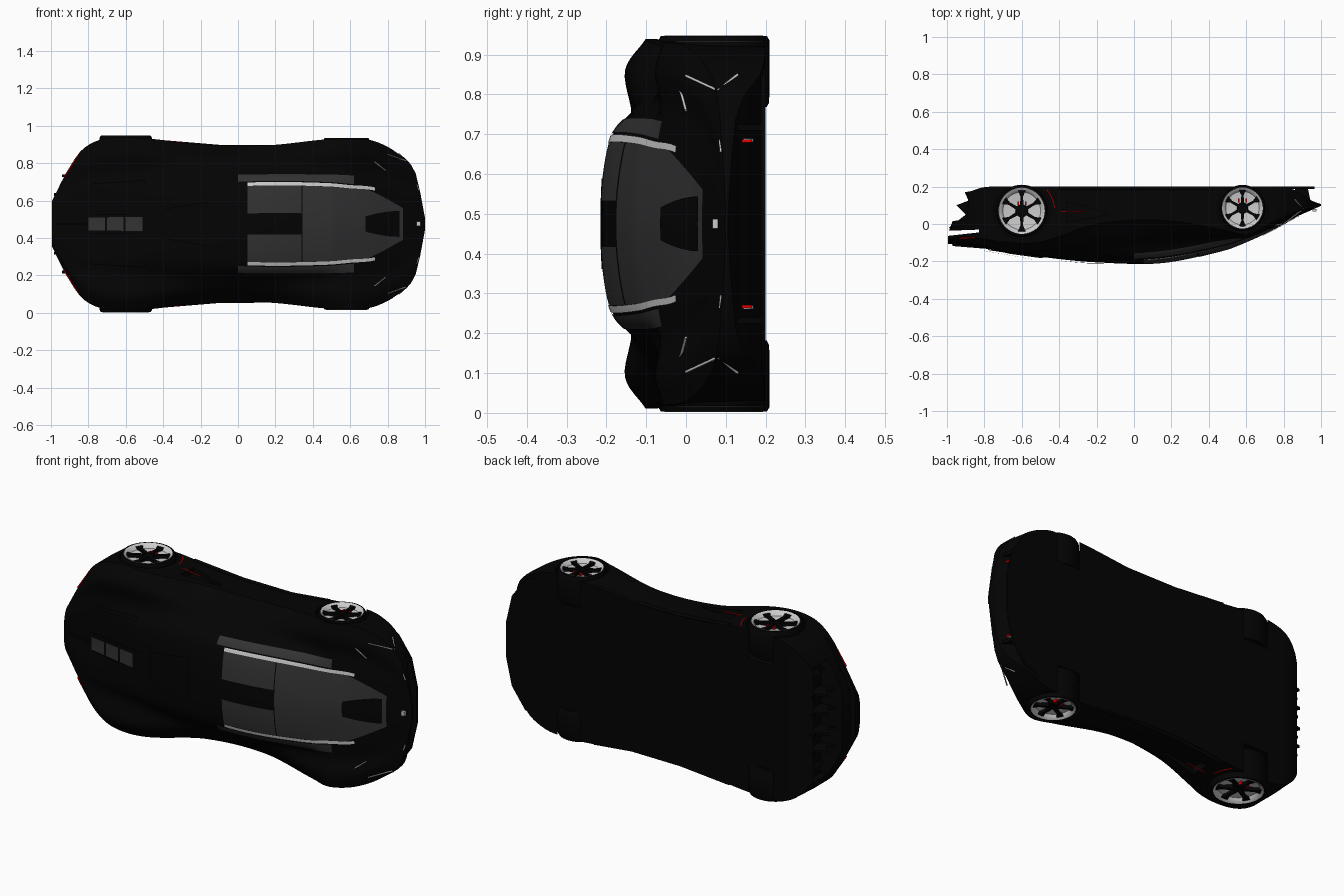
import bpy, bmesh, math
from mathutils import Vector

if "Cube" in bpy.data.objects:
    bpy.data.objects.remove(bpy.data.objects["Cube"])

CZ = 0.475  # car lies on its side: z is its width, -y is its roof


def mat(name, c):
    m = bpy.data.materials.new(name)
    m.diffuse_color = (*c, 1)
    m.use_nodes = True
    m.node_tree.nodes["Principled BSDF"].inputs["Base Color"].default_value = m.diffuse_color
    return m


BLACK = mat("black_paint", (0.001, 0.001, 0.001))
GLASS = mat("dark_glass", (0.032, 0.032, 0.032))
SILVER = mat("silver", (0.6, 0.6, 0.6))
RED = mat("red", (0.8, 0.0, 0.0))


def shade(ob, angle=35):
    bpy.ops.object.select_all(action='DESELECT')
    bpy.context.view_layer.objects.active = ob
    ob.select_set(True)
    bpy.ops.object.shade_smooth_by_angle(angle=math.radians(angle))


def make(name, verts, faces, m):
    me = bpy.data.meshes.new(name)
    me.from_pydata([tuple(v) for v in verts], [], faces)
    bm = bmesh.new()
    bm.from_mesh(me)
    bmesh.ops.recalc_face_normals(bm, faces=bm.faces)
    bm.to_mesh(me)
    bm.free()
    ob = bpy.data.objects.new(name, me)
    bpy.context.collection.objects.link(ob)
    me.materials.append(m)
    shade(ob)
    return ob


def prism(name, pts, a, b, m, axis='z'):
    """Extrude an outline: (x, y) along width, or (x, width) along height."""
    n = len(pts)
    f = (lambda p, t: (p[0], p[1], CZ + t)) if axis == 'z' else (lambda p, t: (p[0], t, CZ + p[1]))
    faces = [[i, (i + 1) % n, n + (i + 1) % n, n + i] for i in range(n)]
    return make(name, [f(p, t) for t in (a, b) for p in pts],
                faces + [list(range(n)), list(range(n, 2 * n))], m)


def box(name, x0, x1, y0, y1, w0, w1, m):
    return prism(name, [(x0, y0), (x1, y0), (x1, y1), (x0, y1)], w0, w1, m)


def lathe(name, x, y, prof, s, m, n=40):
    """Spin a closed (radius, width) profile around a wheel axle."""
    k = len(prof)
    v = [(x + r * math.cos(2 * math.pi * i / n), y + r * math.sin(2 * math.pi * i / n), CZ + s * w)
         for i in range(n) for r, w in prof]
    f = [[i * k + j, i * k + (j + 1) % k, (i + 1) % n * k + (j + 1) % k, (i + 1) % n * k + j]
         for i in range(n) for j in range(k)]
    return make(name, v, f, m)


def tube(name, pts, r, m):
    cu = bpy.data.curves.new(name, 'CURVE')
    cu.dimensions = '3D'
    cu.bevel_depth = r
    cu.bevel_resolution = 1
    cu.use_fill_caps = True
    sp = cu.splines.new('POLY')
    sp.points.add(len(pts) - 1)
    for p, q in zip(sp.points, pts):
        p.co = (q[0], q[1], CZ + q[2], 1)
    ob = bpy.data.objects.new(name, cu)
    bpy.context.collection.objects.link(ob)
    cu.materials.append(m)


def spline(xs, vs, x):
    i = max(j for j in range(len(xs) - 1) if j == 0 or xs[j] <= x)
    def d(j):
        a, b = max(j - 1, 0), min(j + 1, len(xs) - 1)
        return (vs[b] - vs[a]) / (xs[b] - xs[a])
    h = xs[i + 1] - xs[i]
    t = (x - xs[i]) / h
    return ((2*t**3 - 3*t*t + 1) * vs[i] + (t**3 - 2*t*t + t) * h * d(i)
            + (3*t*t - 2*t**3) * vs[i + 1] + (t**3 - t*t) * h * d(i + 1))


# Stations: x, centre y, then (width, y) of roof edge, valley, fender crest, flank; floor y
ST = [(-.995, -.105, .05, -.105, .08, -.10, .10, -.095, .12, -.085, -.05),
      (-.92, -.11, .11, -.115, .18, -.105, .22, -.10, .27, -.07, .13),
      (-.83, -.118, .16, -.125, .25, -.115, .33, -.118, .40, -.075, .19),
      (-.70, -.14, .17, -.145, .27, -.135, .38, -.15, .458, -.095, .20),
      (-.50, -.175, .18, -.17, .28, -.135, .38, -.145, .458, -.095, .20),
      (-.20, -.205, .20, -.19, .295, -.125, .36, -.08, .425, .0, .20),
      (.15, -.208, .215, -.18, .29, -.105, .36, -.045, .42, .02, .20),
      (.48, -.140, .21, -.115, .29, -.065, .38, -.07, .453, -.03, .20),
      (.60, -.095, .20, -.075, .29, -.06, .38, -.075, .455, -.058, .20),
      (.72, -.04, .19, -.025, .28, -.01, .37, -.025, .445, .0, .20),
      (.85, .03, .15, .035, .24, .045, .31, .04, .38, .06, .185),
      (.95, .075, .09, .077, .15, .08, .21, .08, .27, .085, .125),
      (1.0, .097, .01, .097, .018, .098, .024, .099, .03, .10, .106)]
XS = [s[0] for s in ST]


def col(c, x):
    return spline(XS, [s[c] for s in ST], x)


def surf(x, t):
    ws = [0] + [col(c, x) for c in (2, 4, 6, 8)]
    ys = [col(c, x) for c in (1, 3, 5, 7, 9)]
    T = list(range(-4, 5))
    return Vector((x, spline(T, ys[:0:-1] + ys, t), CZ + spline(T, [-w for w in ws[:0:-1]] + ws, t)))


def patch(name, x0, x1, a, b, m, off=.003, n=14, k=8):
    """Panel on the body skin; a and b are its section limits at x0 and x1."""
    v = []
    for i in range(n + 1):
        u = i / n
        x = x0 + (x1 - x0) * u
        lo, hi = (a[q] + (b[q] - a[q]) * u for q in (0, 1))
        for j in range(k + 1):
            t = lo + (hi - lo) * j / k
            p = surf(x, t)
            nor = (surf(x + .004, t) - p).cross(surf(x, t + .02) - p).normalized()
            v.append(p + nor * (-off if nor.y > 0 else off))
    f = [[i*(k+1)+j, i*(k+1)+j+1, (i+1)*(k+1)+j+1, (i+1)*(k+1)+j] for i in range(n) for j in range(k)]
    return make(name, v, f, m)


# Lofted body shell
N, K = 80, 48
verts, faces = [], []
for i in range(N + 1):
    x = XS[0] + (XS[-1] - XS[0]) * i / N
    w, y4, y5 = col(8, x), col(9, x), min(col(10, x), .2)
    verts += [surf(x, -4 + 8 * j / K) for j in range(K + 1)]
    mid = (y4 + y5) / 2
    verts += [(x, mid, CZ + w), (x, y5, CZ + w * .98), (x, y5, CZ - w * .98), (x, mid, CZ - w)]
R = K + 5
for i in range(N):
    faces += [[i*R+j, i*R+(j+1) % R, (i+1)*R+(j+1) % R, (i+1)*R+j] for j in range(R)]
faces += [list(range(R)), list(range(N * R, N * R + R))]
body = make("body", verts, faces, BLACK)

# Cut the slot under the wing, the diffuser recess, wheel arches and side intakes
WHEELS = [("rear", -.60, .07, .14), ("front", .58, .085, .124)]
cutters = [prism("slot_cutter", [(-1.1, -.075), (-.83, -.045), (-.83, -.03), (-1.1, -.04)], -.5, .5, BLACK),
           prism("diffuser_cutter", [(-1.1, .0), (-.85, .03), (-.85, .155), (-1.1, .165)], -.32, .32, BLACK)]
for s in (1, -1):
    for _, x, y, r in WHEELS:
        ring = [(x + (r + .01) * math.cos(a * math.pi / 20), y + (r + .01) * math.sin(a * math.pi / 20))
                for a in range(40)]
        cutters.append(prism("arch_cutter", ring, s * .29, s * .6, BLACK))
    cutters.append(prism("intake_cutter", [(-.36, .01), (-.14, .05), (-.14, .06), (-.36, .12)],
                         s * .405, s * .6, BLACK))
for c in cutters:
    c.hide_render = True
    mod = body.modifiers.new("cut", 'BOOLEAN')
    mod.operation, mod.solver, mod.object = 'DIFFERENCE', 'EXACT', c
    bpy.context.view_layer.objects.active = body
    bpy.ops.object.modifier_apply(modifier=mod.name)
    bpy.data.objects.remove(c)
shade(body)

# Centre glass, bonnet panel and engine cover
patch("windshield", .345, .69, (-.93, .93), (-.93, .93), GLASS, k=16)
patch("bonnet_inlay", .69, .88, (-.93, .93), (-.6, .6), GLASS, k=16)
patch("bonnet_wedge", .68, .86, (-.2, .2), (-.45, .45), BLACK, .006)
patch("roof_scoop", -.40, -.16, (-.4, .4), (-.55, .55), BLACK, .008)
prism("engine_spine", [(-.82, -.115), (-.80, -.130), (-.66, -.160), (-.5, -.182), (-.42, -.17)], -.05, .05, BLACK)
for i in range(3):
    patch("engine_window", -.8 + i * .1, -.705 + i * .1, (-.22, .22), (-.22, .22), GLASS, .02, 4)
box("nose_badge_plate", .955, .975, .066, .08, -.012, .012, SILVER)

# Front splitter and tail fin
half = [(.70, .43), (.85, .36), (.93, .25), (.965, .1)]
prism("splitter", half + [(x, -w) for x, w in half[::-1]], .188, .2, BLACK, 'y')
prism("tail_fin", [(-.45, -.16), (-.97, -.118), (-.97, -.10), (-.45, -.13)], -.006, .006, BLACK)

for s in (1, -1):
    # Mirrored glass and trim
    patch("roof_glass", .05, .34, (s * .25, s * .93), (s * .25, s * .93), GLASS)
    patch("roof_strip", .05, .73, (s * .93, s * 1.05), (s * .93, s * 1.05), SILVER, .005, 24, 3)
    patch("side_window", .0, .62, (s * 1.1, s * 1.5), (s * 1.1, s * 1.6), GLASS)
    patch("rear_vent", -.78, -.5, (s * 1.25, s * 1.45), (s * 1.25, s * 1.45), BLACK, .008)

    # Front lights and lower nose
    y_mid = (.905, .08, s * .335)
    for end in [(.967, .088, s * .18), (.80, .0, s * .372), (.86, .13, s * .375)]:
        tube("front_light", [y_mid, end], .0035, SILVER)
    tube("bonnet_light", [(.79, .0, s * .285), (.72, -.015, s * .34)], .0035, SILVER)
    box("tow_bar", .885, .925, .12, .165, s * .204, s * .212, RED)
    lathe("fog_lamp", .90, .15, [(.008, .205), (.02, .205), (.02, .214), (.008, .214)], s, SILVER, 16)
    prism("splitter_post", [(.86, .1), (.95, .09), (.93, .19), (.86, .19)], s * .235, s * .25, BLACK)

    # Rear lights, side trim and diffuser fins
    tube("rear_light", [(-.85, -.072, s * .373), (-.93, -.078, s * .25)], .004, RED)
    arc = [(-.6 + .175 * math.cos(a), .07 + .175 * math.sin(a), s * .446)
           for a in [math.radians(-40 + 8 * i) for i in range(11)]]
    tube("arch_trim", arc, .004, RED)
    tube("flank_trim", [(-.425, .07, s * .446), (-.36, .068, s * .442), (-.28, .065, s * .433)], .003, RED)
    tube("sill_edge", [(-.4, .19, s * .44), (-.1, .19, s * .415), (.2, .19, s * .413), (.43, .19, s * .437)],
         .009, BLACK)
    for w, dx in ((.05, -.005), (.15, .0), (.25, .045)):
        prism("diffuser_fin", [(-.75, .0), (-.96 + dx, -.03), (-.985 + dx, -.02), (-.895 + dx, .05),
              (-.945 + dx, .10), (-.88 + dx, .125), (-.90 + dx, .17), (-.75, .195)],
              s * w, s * (w + .014), BLACK)

    # Wheels: tyre, bright dish, dark spokes, hub and caliper
    for name, x, y, r in WHEELS:
        o = .472 if name == "rear" else .458
        i = o - .165
        lathe(name + "_tyre", x, y, [(r*.8, i), (r*.95, i), (r, i+.012), (r, o-.012), (r*.95, o), (r*.89, o),
                                     (r*.87, o-.04)], s, BLACK)
        lathe(name + "_rim", x, y, [(r*.90, o-.004), (r*.88, o+.001), (r*.80, o-.004), (r*.72, o-.02),
                                    (r*.2, o-.028), (r*.2, o-.04), (r*.90, o-.04)], s, SILVER)
        lathe(name + "_hub", x, y, [(.0005, o-.012), (r*.22, o-.012), (r*.28, o-.05), (.0005, o-.05)], s, BLACK, 12)
        for k in range(6):
            a = math.pi * (k / 3 + 1 / 6)
            c, q = math.cos(a), math.sin(a)
            outline = [(.15, -.07), (.55, -.05), (.84, -.17), (.84, .17), (.55, .05), (.15, .07)]
            prism(name + "_spoke", [(x + r * (u*c - v*q), y + r * (u*q + v*c)) for u, v in outline],
                  s * (o - .03), s * (o - .006), BLACK)
        for dx in (-.02, .02):
            box(name + "_caliper", x + dx - .004, x + dx + .004, y + .03, y + .05,
                s * (o - .03), s * (o - .011), RED)
